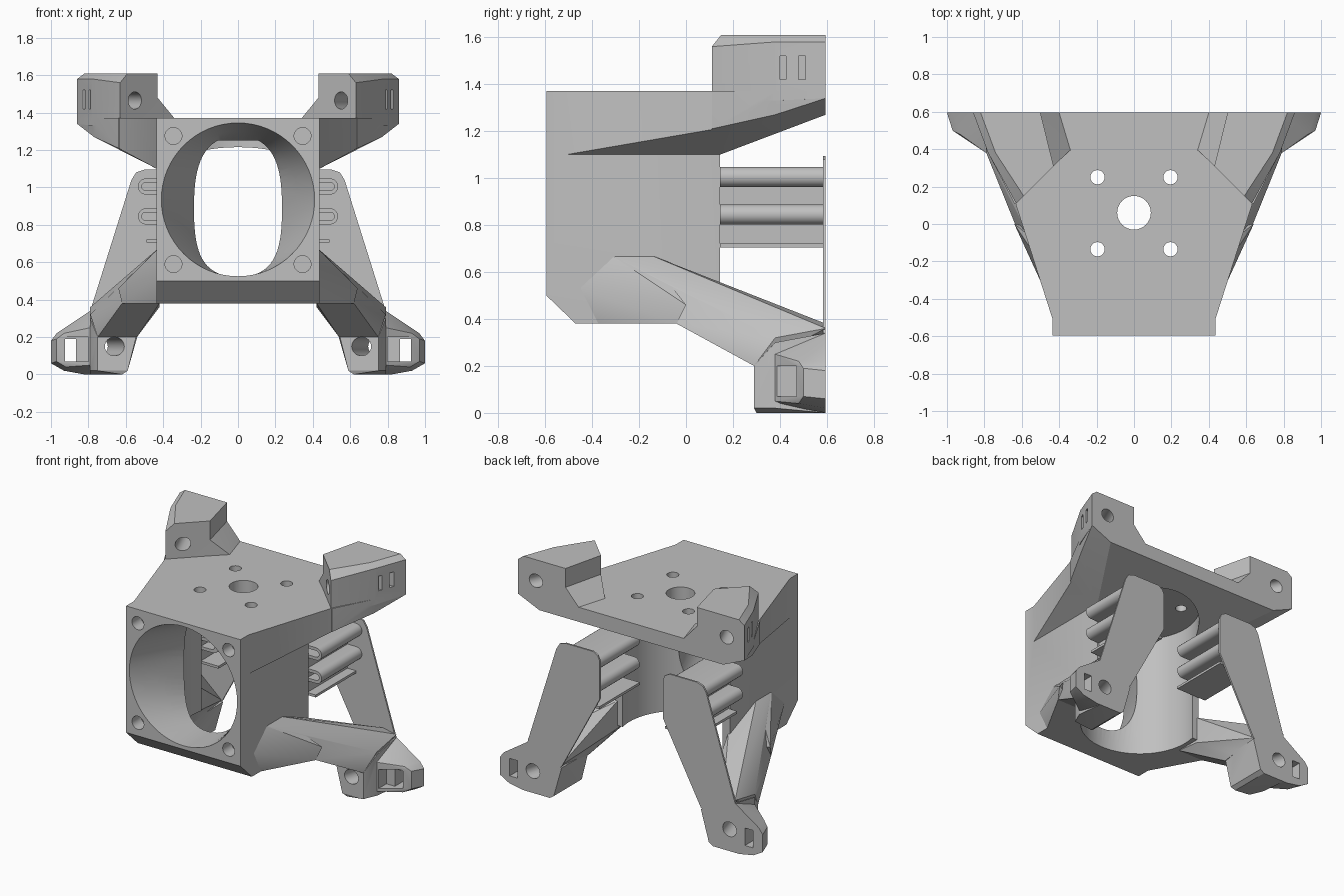
import bpy, bmesh, math
from mathutils import Vector

if "Cube" in bpy.data.objects:
    bpy.data.objects.remove(bpy.data.objects["Cube"], do_unlink=True)

grey = bpy.data.materials.new("plain_grey")
grey.use_nodes = True
grey.diffuse_color = (0.53, 0.53, 0.53, 1)
grey.node_tree.nodes["Principled BSDF"].inputs["Base Color"].default_value = (0.53, 0.53, 0.53, 1)


def finish(name, bm):
    bmesh.ops.recalc_face_normals(bm, faces=bm.faces)
    mesh = bpy.data.meshes.new(name)
    bm.to_mesh(mesh)
    bm.free()
    mesh.materials.append(grey)
    obj = bpy.data.objects.new(name, mesh)
    bpy.context.collection.objects.link(obj)
    return obj


def hull(name, points, side=1):
    """Convex solid around the points."""
    bm = bmesh.new()
    for x, y, z in points:
        bm.verts.new((x * side, y, z))
    res = bmesh.ops.convex_hull(bm, input=bm.verts)
    junk = {e for e in res["geom_interior"] + res["geom_unused"] if isinstance(e, bmesh.types.BMVert)}
    bmesh.ops.delete(bm, geom=list(junk), context="VERTS")
    bmesh.ops.dissolve_limit(bm, angle_limit=0.01, verts=bm.verts, edges=bm.edges)
    return finish(name, bm)


def box(name, x0, x1, y0, y1, z0, z1, side=1):
    return hull(name, [(x, y, z) for x in (x0, x1) for y in (y0, y1) for z in (z0, z1)], side)


def loft(name, rings):
    """Skin a list of equally long rings and cap both ends."""
    bm = bmesh.new()
    rows = [[bm.verts.new(p) for p in ring] for ring in rings]
    n = len(rows[0])
    for a, b in zip(rows, rows[1:]):
        for i in range(n):
            j = (i + 1) % n
            bm.faces.new((a[i], a[j], b[j], b[i]))
    bm.faces.new(rows[0])
    bm.faces.new(rows[-1])
    return finish(name, bm)


def prism(name, profile, y0, y1, side=1):
    """Extrude an x-z profile along y."""
    return loft(name, [[(x * side, y, z) for x, z in profile] for y in (y0, y1)])


def rod(name, start, end, radius, n=32):
    start, end = Vector(start), Vector(end)
    turn = (end - start).to_track_quat("Z", "Y")
    ring = [turn @ Vector((radius * math.cos(t), radius * math.sin(t), 0))
            for t in (2 * math.pi * i / n for i in range(n))]
    return loft(name, [[p + c for p in ring] for c in (start, end)])


def oval(y, rx, rz, zc, power, n=64):
    """Superellipse ring in an x-z plane."""
    ring = []
    for i in range(n):
        t = 2 * math.pi * i / n
        c, s = math.cos(t), math.sin(t)
        ring.append((rx * math.copysign(abs(c) ** (2 / power), c), y,
                     zc + rz * math.copysign(abs(s) ** (2 / power), s)))
    return ring


def stadium(x0, x1, z, r, n=10):
    ends = ((x1 - r, -math.pi / 2), (x0 + r, math.pi / 2))
    return [(cx + r * math.cos(a + math.pi * i / n), z + r * math.sin(a + math.pi * i / n))
            for cx, a in ends for i in range(n + 1)]


def combine(target, others, operation):
    """Apply booleans and discard the helper solids."""
    for other in others:
        mod = target.modifiers.new("bool", "BOOLEAN")
        mod.operation, mod.object, mod.solver = operation, other, "EXACT"
        other.hide_render = True
    bpy.context.view_layer.update()
    deps = bpy.context.evaluated_depsgraph_get()
    mesh = bpy.data.meshes.new_from_object(target.evaluated_get(deps))
    target.modifiers.clear()
    target.data = mesh
    for other in others:
        bpy.data.objects.remove(other, do_unlink=True)
    return target


SIDES = (1, -1)
BACK = 0.595

# Fan housing with chamfered lower front edge
housing = hull("fan_housing", [(x, y, z) for x in (-0.435, 0.435) for y, z in (
    (-0.595, 0.5), (-0.47, 0.38), (0.145, 0.38), (0.145, 1.37), (-0.595, 1.37))])

# Sloped top plate spreading towards the back, front and rear halves
front_half = [(0.435, -0.51, 1.37), (0.435, -0.51, 1.1), (0.435, 0.145, 1.1),
              (0.64, 0.13, 1.37), (0.64, 0.13, 1.21)]
rear_half = [(0.64, 0.11, 1.37), (0.64, 0.11, 1.21), (0.435, 0.145, 1.1), (0.435, 0.11, 1.1),
             (0.78, 0.38, 1.37), (0.77, 0.38, 1.27), (0.86, BACK, 1.37), (0.86, BACK, 1.34),
             (0.7, BACK, 1.27)]
joined = [hull("top_plate", [(x * s, y, z) for x, y, z in half for s in SIDES])
          for half in (front_half, rear_half)]

# Upper mounting ears: block plus sloped inner fillet
for s in SIDES:
    joined.append(hull("upper_ear", [
        (0.63, 0.11, 1.33), (0.63, 0.11, 1.56), (0.59, 0.15, 1.61), (0.43, 0.31, 1.61),
        (0.43, 0.31, 1.33), (0.5, BACK, 1.61), (0.5, BACK, 1.33), (0.78, 0.38, 1.33),
        (0.78, 0.38, 1.58), (0.86, BACK, 1.34), (0.86, BACK, 1.58), (0.82, BACK, 1.61),
        (0.74, 0.38, 1.61)], s))
    joined.append(hull("ear_fillet", [
        (0.34, 0.395, 1.37), (0.34, 0.395, 1.34), (0.4, BACK, 1.37), (0.4, BACK, 1.34),
        (0.43, 0.31, 1.48), (0.5, BACK, 1.48), (0.43, 0.31, 1.34), (0.55, BACK, 1.34),
        (0.55, 0.4, 1.48)], s))
combine(housing, joined, "UNION")

# Air duct, round heatsink chamber and all holes
cutters = [
    loft("duct", [oval(-0.65, 0.41, 0.41, 0.935, 2), oval(-0.595, 0.41, 0.41, 0.935, 2),
                  oval(-0.42, 0.32, 0.388, 0.912, 2.2), oval(-0.24, 0.23, 0.365, 0.885, 2.5)]),
    rod("chamber", (0, 0.06, 0.2), (0, 0.06, 1.25), 0.39, 64),
    rod("centre_hole", (0, 0.06, 1.1), (0, 0.06, 1.5), 0.09),
]
for s in SIDES:
    for y in (0.25, -0.135):
        cutters.append(rod("plate_hole", (0.195 * s, y, 1.1), (0.195 * s, y, 1.5), 0.038))
    for z in (0.59, 1.275):
        cutters.append(rod("fan_screw_hole", (0.345 * s, -0.7, z), (0.345 * s, -0.5, z), 0.045))
    cutters.append(rod("ear_hole", (0.47 * s, 0, 1.465), (0.75 * s, 0.65, 1.465), 0.046))
    for y0, y1 in ((0.4, 0.425), (0.48, 0.51)):
        cutters.append(box("tie_slot", 0.75, 0.95, y0, y1, 1.42, 1.52, s))
combine(housing, cutters, "DIFFERENCE")
parts = [housing]

for s in SIDES:
    tag = "left" if s > 0 else "right"

    # Lower leg: root on the housing, sloping limb, foot block and strap loop
    arm = hull(tag + "_lower_arm", [
        (0.42, -0.48, 0.54), (0.42, -0.4, 0.38), (0.42, -0.33, 0.68), (0.42, -0.17, 0.68),
        (0.62, -0.04, 0.38), (0.42, -0.04, 0.38), (0.64, 0, 0.46)], s)
    limb = hull("limb", [
        (0.42, -0.33, 0.68), (0.42, -0.17, 0.68), (0.42, -0.04, 0.38), (0.62, -0.04, 0.38),
        (0.42, 0.14, 0.55), (0.42, 0.14, 0.36), (0.75, 0.29, 0.2), (0.79, 0.38, 0.32),
        (0.79, BACK, 0.36), (0.7, BACK, 0.38), (0.54, BACK, 0.24), (0.54, 0.29, 0.2)], s)
    foot = hull("foot", [
        (0.54, 0.29, 0.22), (0.59, 0.29, 0.02), (0.62, 0.3, 0), (0.75, 0.29, 0.02),
        (0.75, 0.29, 0.2), (0.79, 0.38, 0.02), (0.79, 0.38, 0.3), (0.53, BACK, 0.23),
        (0.59, BACK, 0.02), (0.62, BACK, 0), (0.79, BACK, 0), (0.79, BACK, 0.34)], s)
    loop = hull("strap_loop", [
        (0.75, 0.38, 0.04), (0.75, 0.38, 0.27), (0.79, 0.38, 0.25), (0.79, 0.38, 0.05),
        (0.92, 0.48, 0.04), (0.97, 0.5, 0.07), (0.97, 0.5, 0.19), (0.93, 0.48, 0.22),
        (0.75, BACK, 0), (0.82, BACK, 0), (0.93, BACK, 0.02), (1, BACK, 0.06),
        (1, BACK, 0.18), (0.97, BACK, 0.22), (0.79, BACK, 0.34)], s)
    combine(arm, [limb, foot, loop], "UNION")
    combine(arm, [
        rod("foot_hole", (0.634 * s, 0.2, 0.15), (0.764 * s, 0.65, 0.15), 0.05),
        box("loop_pocket", 0.8, 0.925, 0.3, 0.47, 0.07, 0.2, s),
        box("loop_slot", 0.865, 0.925, 0.4, 0.7, 0.07, 0.19, s)], "DIFFERENCE")
    parts.append(arm)

    # Thin upright back plate with rounded top
    parts.append(prism(tag + "_back_plate", [
        (0.24, 1.04), (0.255, 1.075), (0.29, 1.095), (0.5, 1.095), (0.545, 1.08), (0.57, 1.04),
        (0.79, 0.34), (0.6, 0.2), (0.53, 0.24), (0.24, 0.78)], 0.583, BACK, s))

    # Hollow spring fingers, their joining web and the flat bottom strip
    for i, z in enumerate((1.005, 0.845)):
        finger = prism(f"{tag}_finger_{i + 1}", stadium(0.25, 0.535, z, 0.043), 0.145, 0.585, s)
        slot = prism("finger_slot", stadium(0.28, 0.515, z, 0.022), 0.1, 0.582, s)
        parts.append(combine(finger, [slot], "DIFFERENCE"))
    parts.append(box(tag + "_finger_web", 0.385, 0.425, 0.145, 0.585, 0.71, 0.97, s))
    parts.append(box(tag + "_flat_strip", 0.25, 0.49, 0.145, 0.585, 0.705, 0.722, s))

# Smooth the round surfaces, keep edges crisp
bpy.ops.object.select_all(action="DESELECT")
for obj in parts:
    obj.select_set(True)
bpy.context.view_layer.objects.active = housing
bpy.ops.object.shade_smooth_by_angle(angle=math.radians(25))
